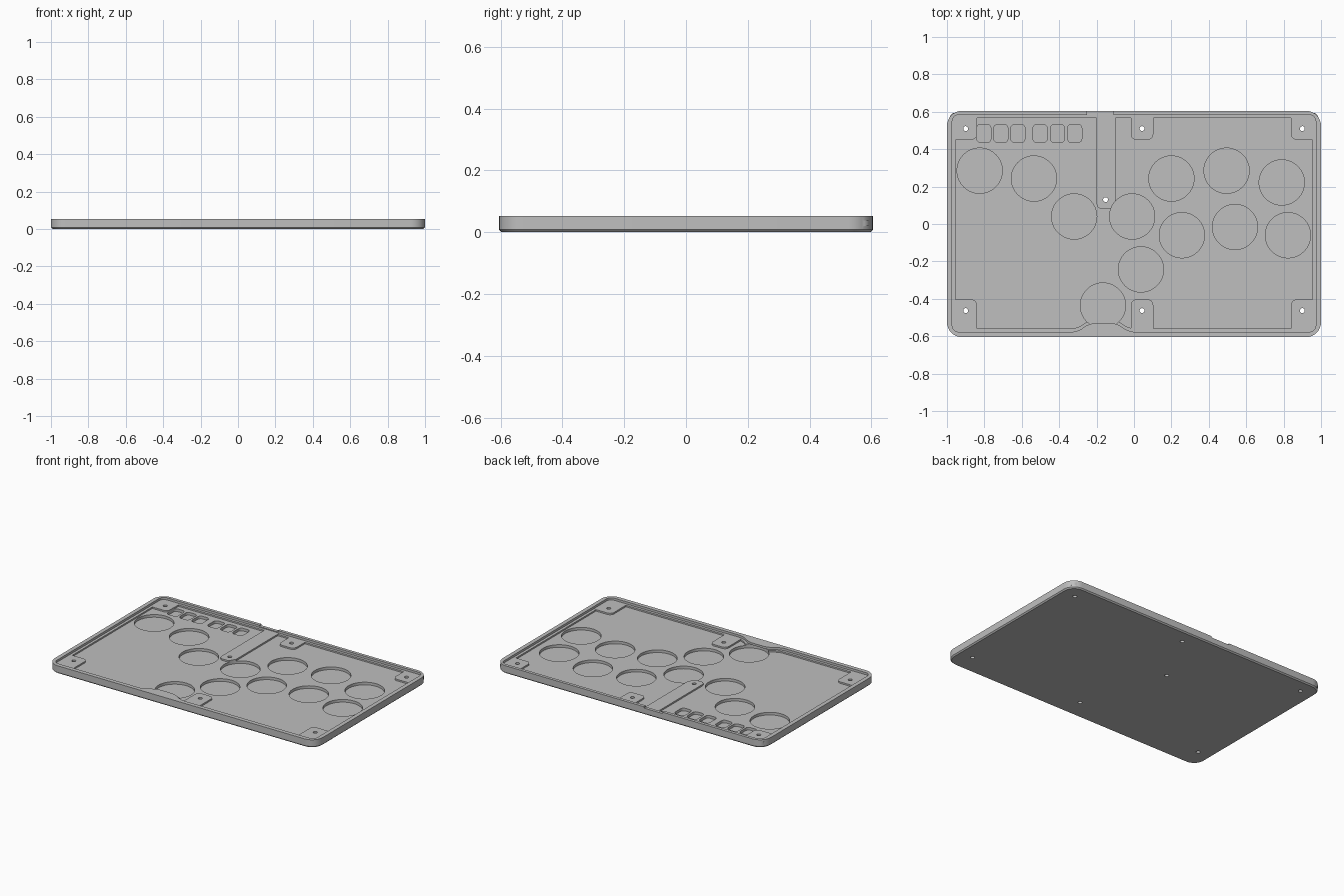
import bpy, bmesh
from mathutils import Vector
from mathutils.geometry import interpolate_bezier

if "Cube" in bpy.data.objects:
    bpy.data.objects.remove(bpy.data.objects["Cube"], do_unlink=True)

grey = bpy.data.materials.new("plain grey")
grey.use_nodes = True
colour = (0.52, 0.52, 0.52, 1)
grey.diffuse_color = colour
grey.node_tree.nodes["Principled BSDF"].inputs["Base Color"].default_value = colour

RIM, LEDGE, FLOOR, RECESS = 0.053, 0.038, 0.028, 0.01


def rounded(points, radius):
    """Outline with every corner replaced by a smooth arc."""
    pts = [Vector((x, y, 0)) for x, y in points]
    out = []
    for i, p in enumerate(pts):
        a = p + (pts[i - 1] - p).normalized() * radius
        b = p + (pts[(i + 1) % len(pts)] - p).normalized() * radius
        out += interpolate_bezier(a, a.lerp(p, 0.55), b.lerp(p, 0.55), b, 9)
    return out


def box(x0, x1, y0, y1, radius):
    return rounded([(x0, y0), (x1, y0), (x1, y1), (x0, y1)], radius)


def loft(bm, layers):
    """Closed solid through matching (outline, height) layers."""
    rings = [[bm.verts.new((p.x, p.y, z)) for p in line] for line, z in layers]
    n = len(rings[0])
    bm.faces.new(rings[0][::-1])
    bm.faces.new(rings[-1])
    for low, high in zip(rings, rings[1:]):
        for i in range(n):
            j = (i + 1) % n
            bm.faces.new((low[i], low[j], high[j], high[i]))


def cylinder(bm, x, y, r, z0, z1, sides):
    ret = bmesh.ops.create_cone(bm, cap_ends=True, segments=sides,
                                radius1=r, radius2=r, depth=z1 - z0)
    bmesh.ops.translate(bm, verts=ret["verts"], vec=(x, y, (z0 + z1) / 2))


def finish(bm, name):
    bmesh.ops.recalc_face_normals(bm, faces=bm.faces)
    mesh = bpy.data.meshes.new(name)
    bm.to_mesh(mesh)
    bm.free()
    mesh.materials.append(grey)
    ob = bpy.data.objects.new(name, mesh)
    bpy.context.scene.collection.objects.link(ob)
    return ob


def combine(target, bm, name, operation="DIFFERENCE"):
    tool = finish(bm, name)
    tool.hide_render = True
    mod = target.modifiers.new(name, "BOOLEAN")
    mod.operation, mod.object, mod.solver = operation, tool, "EXACT"
    bpy.context.view_layer.objects.active = target
    bpy.ops.object.modifier_apply(modifier=name)
    bpy.data.objects.remove(tool, do_unlink=True)


def cavity(inset):
    """Inside outline, with the bulge in the front wall."""
    x, front, back = 0.972 - inset, -0.577 + inset, 0.584 - inset
    return rounded([(-x, front), (-0.3, front), (-0.24, -0.53 + inset),
                    (-0.09, -0.53 + inset), (-0.03, front), (x, front),
                    (x, back), (-x, back)], 0.035)


# Outer shell with a chamfered underside
bm = bmesh.new()
c = 0.008
loft(bm, [(box(-1 + c, 1 - c, -0.605 + c, 0.605 - c, 0.072), 0),
          (box(-1, 1, -0.605, 0.605, 0.08), c),
          (box(-1, 1, -0.605, 0.605, 0.08), RIM)])
tray = finish(bm, "tray_case")

# Hollow: upper opening down to the ledge, then the floor
for inset, z, name in ((0, LEDGE, "opening"), (0.018, FLOOR, "floor")):
    bm = bmesh.new()
    loft(bm, [(cavity(inset), z), (cavity(inset), 0.1)])
    combine(tray, bm, name)

# Screw pads against the walls, and the strip from the middle pad to the back
screws = [(x, y) for x in (-0.9, 0.043, 0.9) for y in (-0.463, 0.51)]
pads = []
for x, y in screws:
    x0 = -0.985 if x < -0.5 else x - 0.06
    x1 = 0.985 if x > 0.5 else x + 0.06
    pads.append((x0, x1, -0.59, y + 0.06) if y < 0 else (x0, x1, y - 0.06, 0.595))
pads.append((-0.2, -0.1, 0.08, 0.595))
for pad in pads:
    bm = bmesh.new()
    outline = box(*pad, 0.03)
    loft(bm, [(outline, 0.02), (outline, LEDGE + 0.0004)])
    combine(tray, bm, "pad", "UNION")

# Round button recesses and the row of small rounded key recesses
buttons = [(-0.825, 0.285), (-0.535, 0.243), (-0.32, 0.04), (-0.01, 0.04),
           (0.2, 0.243), (0.495, 0.285), (0.79, 0.222), (0.256, -0.06),
           (0.54, -0.016), (0.823, -0.06), (0.037, -0.243), (-0.166, -0.436)]
bm = bmesh.new()
for x, y in buttons:
    cylinder(bm, x, y, 0.121, RECESS, LEDGE + 0.001, 64)
for x in (-0.803, -0.712, -0.621, -0.502, -0.409, -0.317):
    outline = box(x - 0.038, x + 0.038, 0.435, 0.533, 0.022)
    loft(bm, [(outline, RECESS), (outline, LEDGE + 0.001)])
combine(tray, bm, "recesses")

# Through holes for the screws
bm = bmesh.new()
for x, y in screws + [(-0.152, 0.13)]:
    cylinder(bm, x, y, 0.013, -0.1, 0.1, 24)
combine(tray, bm, "screw_holes")

# Shallow cable notch in the back rim
bm = bmesh.new()
outline = box(-0.25, -0.11, 0.55, 0.65, 0.01)
loft(bm, [(outline, 0.044), (outline, 0.1)])
combine(tray, bm, "cable_notch")

bpy.ops.object.select_all(action="DESELECT")
tray.select_set(True)
bpy.context.view_layer.objects.active = tray
bpy.ops.object.shade_smooth_by_angle(angle=0.5)
